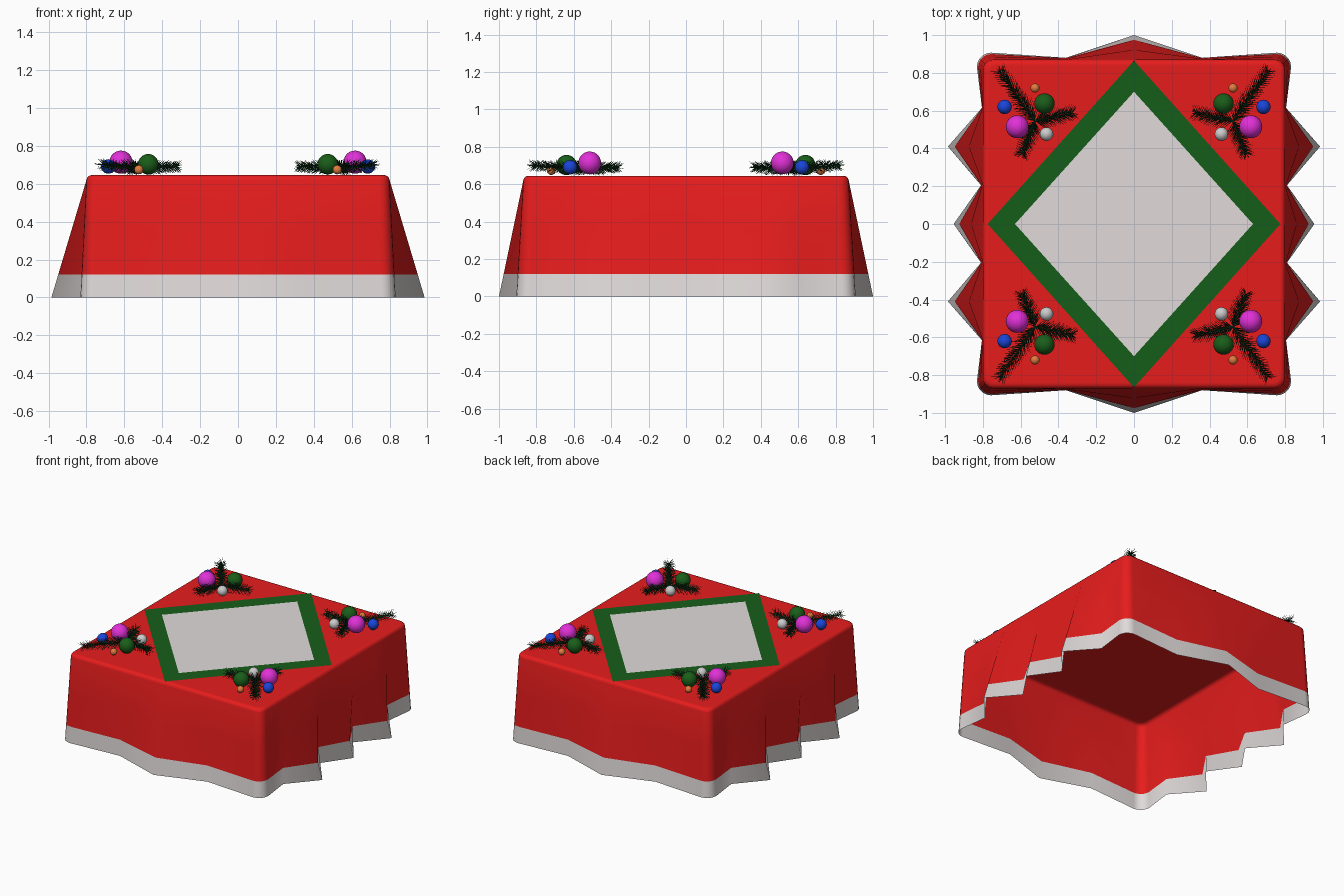
import bpy, bmesh, math, random
from mathutils import Vector, Matrix

if "Cube" in bpy.data.objects:
    bpy.data.objects.remove(bpy.data.objects["Cube"])

random.seed(4)
TOP = 0.645


def mat(name, r, g, b):
    m = bpy.data.materials.new(name)
    m.diffuse_color = (r, g, b, 1)
    m.use_nodes = True
    m.node_tree.nodes["Principled BSDF"].inputs["Base Color"].default_value = m.diffuse_color
    return m


RED = mat("red_cloth", 0.8, 0.012, 0.012)
WHITE = mat("white_cloth", 0.75, 0.71, 0.7)
GREEN = mat("green_cloth", 0.008, 0.11, 0.01)
NEEDLE = mat("needle_green", 0.004, 0.03, 0.008)


def make(name, bm, material, smooth=True):
    me = bpy.data.meshes.new(name)
    bm.normal_update()
    bm.to_mesh(me)
    bm.free()
    for p in me.polygons:
        p.use_smooth = smooth
    me.materials.append(material)
    ob = bpy.data.objects.new(name, me)
    bpy.context.collection.objects.link(ob)
    return ob


def corner(x, y, r, n=5):
    return [(x - r + r * math.cos(a), y - r + r * math.sin(a))
            for a in (math.pi / 2 * i / n for i in range(n + 1))]


def full_loop(q):
    # mirror a quarter outline (from +x axis to +y axis) into a closed loop
    left = [(-x, y) for x, y in reversed(q[:-1])]
    half = q + left
    return half + [(x, -y) for x, y in reversed(half[1:-1])]


def top_quarter(i):
    x, y = 0.8 - i, 0.87 - i
    return ([(x, 0), (x, 0.205), (x, 0.41), (x, 0.615)]
            + corner(x, y, 0.055 - i * 0.5) + [(0.36, y), (0, y)])


hem_quarter = ([(0.955, 0), (0.81, 0.205), (0.985, 0.41), (0.805, 0.615)]
               + corner(0.832, 0.907, 0.075) + [(0.36, 0.88), (0, 1.0)])
upper, lower = full_loop(top_quarter(0)), full_loop(hem_quarter)
Z1 = TOP - 0.025


def skirt_level(z):
    t = (Z1 - z) / Z1
    return [(a[0] + (b[0] - a[0]) * t, a[1] + (b[1] - a[1]) * t, z)
            for a, b in zip(upper, lower)]


def loft(name, levels, material, cap=False):
    bm = bmesh.new()
    rings = [[bm.verts.new(p) for p in lv] for lv in levels]
    n = len(rings[0])
    for a, b in zip(rings, rings[1:]):
        for i in range(n):
            j = (i + 1) % n
            bm.faces.new((a[i], a[j], b[j], b[i]))
    if cap:
        bm.faces.new(rings[-1])
    return make(name, bm, material)


# red cloth with rounded top edge, and the white hem below it
rim = [[(x, y, Z1 + 0.025 * math.sin(a)) for x, y in full_loop(top_quarter(0.025 * (1 - math.cos(a))))]
       for a in (math.pi / 6, math.pi / 3, math.pi / 2)]
inner = [(x, y, TOP) for x, y in full_loop(top_quarter(0.035))]
loft("tablecloth", [skirt_level(z) for z in (0.12, 0.37, Z1)] + rim + [inner], RED, True)
loft("hem", [skirt_level(0), skirt_level(0.12)], WHITE)


# diamond centre panel and its green border
def diamond(bm, rx, ry):
    z = TOP + 0.002
    return [bm.verts.new(p) for p in ((rx, 0, z), (0, ry, z), (-rx, 0, z), (0, -ry, z))]


bm = bmesh.new()
bm.faces.new(diamond(bm, 0.63, 0.70))
make("centre_panel", bm, WHITE, False)
bm = bmesh.new()
o, n = diamond(bm, 0.775, 0.865), diamond(bm, 0.63, 0.70)
for i in range(4):
    j = (i + 1) % 4
    bm.faces.new((o[i], o[j], n[j], n[i]))
make("panel_border", bm, GREEN, False)


# fir twigs: a thin stem with needles leaning towards the tip
def cone(bm, a, b, r, sides=3):
    d = b - a
    m = Matrix.Translation((a + b) / 2) @ d.to_track_quat('Z', 'Y').to_matrix().to_4x4()
    bmesh.ops.create_cone(bm, cap_ends=False, segments=sides, radius1=r,
                          radius2=r * 0.25, depth=d.length, matrix=m)


def twig(bm, a, b, stations):
    d = (b - a).normalized()
    side = d.cross(Vector((0, 0, 1))).normalized()
    up = side.cross(d)
    cone(bm, a, b, 0.007, 6)
    for i in range(stations):
        t = (i + 0.5) / stations
        p = a.lerp(b, t)
        for k in range(6):
            ang = math.tau * k / 6 + random.uniform(-0.4, 0.4)
            out = side * math.cos(ang) + up * math.sin(ang) * 0.75
            ln = (0.072 - 0.022 * t) * random.uniform(0.85, 1.1)
            q = p + (out * 0.8 + d * 0.6) * ln
            q.z = max(q.z, TOP + 0.002)
            cone(bm, p, q, 0.0028)


# baubles: name, x, y, z, radius, colour
BAUBLES = [
    ("magenta_bauble", 0.618, 0.515, 0.714, 0.061, mat("magenta", 0.75, 0.03, 0.68)),
    ("green_bauble", 0.474, 0.638, 0.703, 0.054, mat("bauble_green", 0.01, 0.11, 0.01)),
    ("blue_bauble", 0.685, 0.62, 0.691, 0.038, mat("blue", 0.01, 0.06, 0.7)),
    ("white_bauble", 0.463, 0.476, 0.690, 0.036, mat("white", 0.8, 0.8, 0.8)),
    ("orange_bauble", 0.524, 0.72, 0.674, 0.024, mat("orange", 0.75, 0.2, 0.05)),
]
TWIGS = [((0.71, 0.81, 0.70), 26), ((0.325, 0.588, 0.69), 18), ((0.592, 0.37, 0.69), 18)]

for sx in (-1, 1):
    for sy in (-1, 1):
        tag = ("left" if sx < 0 else "right") + ("_front" if sy < 0 else "_back")
        for name, x, y, z, r, m in BAUBLES:
            bm = bmesh.new()
            bmesh.ops.create_uvsphere(bm, u_segments=24, v_segments=14, radius=r,
                                      matrix=Matrix.Translation((sx * x, sy * y, z)))
            make(name + "_" + tag, bm, m)
        bm = bmesh.new()
        root = Vector((sx * 0.525, sy * 0.545, 0.685))
        for (x, y, z), count in TWIGS:
            twig(bm, root, Vector((sx * x, sy * y, z)), count)
        make("fir_twigs_" + tag, bm, NEEDLE, False)
